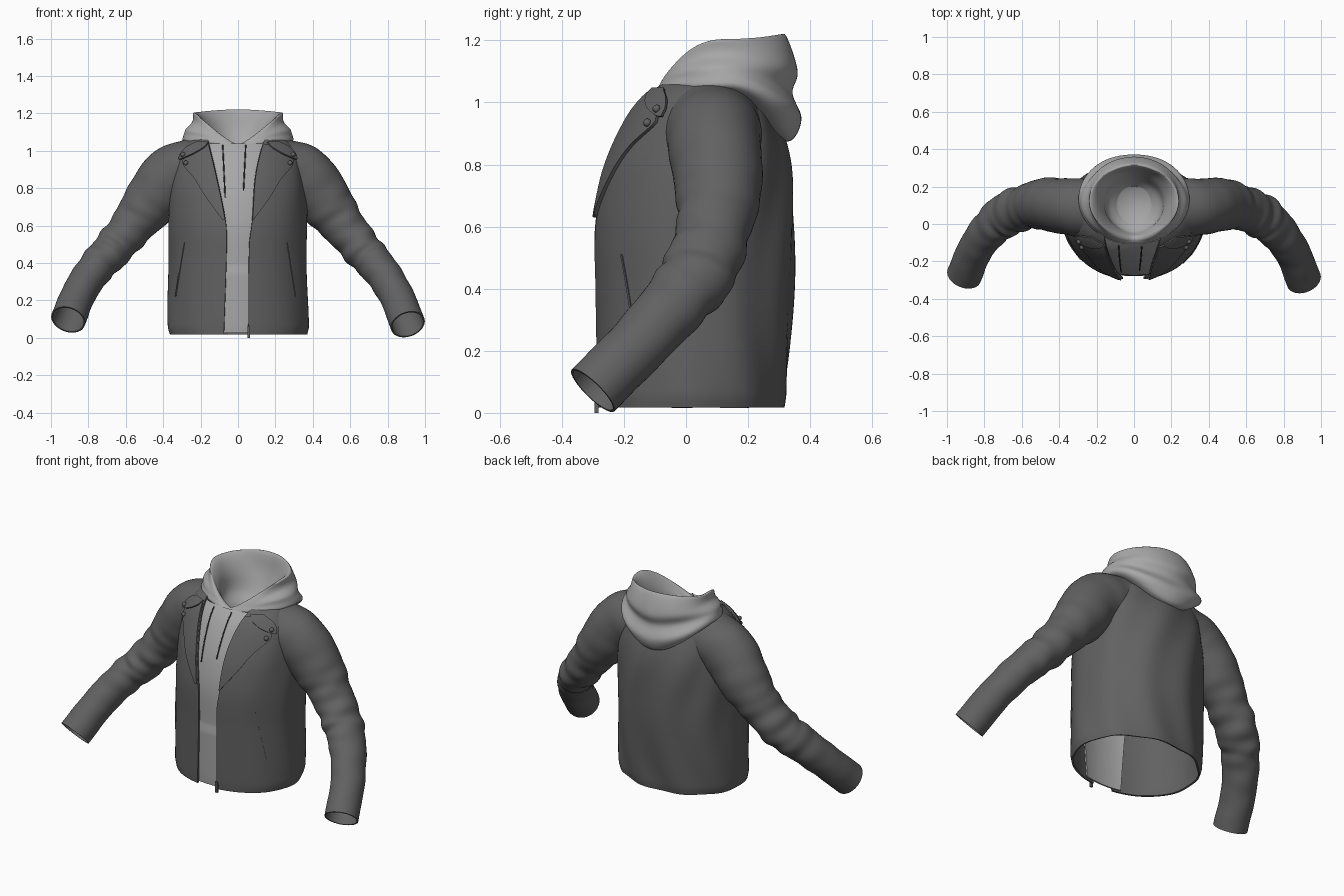
import bpy, bmesh, math
from math import sin, cos, pi
from mathutils import Vector

if "Cube" in bpy.data.objects:
    bpy.data.objects.remove(bpy.data.objects["Cube"])


def material(name, v):
    m = bpy.data.materials.new(name)
    m.use_nodes = True
    m.diffuse_color = (v, v, v, 1)
    b = m.node_tree.nodes["Principled BSDF"]
    b.inputs["Base Color"].default_value = (v, v, v, 1)
    b.inputs["Roughness"].default_value = 0.8
    return m


LEATHER = material("dark grey leather", 0.12)
COTTON = material("light grey cotton", 0.39)
TRIM = material("charcoal trim", 0.07)


def curve(keys, t):
    """Smooth interpolation through keys of (t, values...)."""
    last = len(keys) - 1
    t = min(max(t, keys[0][0]), keys[-1][0])
    i = 0
    while i < last - 1 and t > keys[i + 1][0]:
        i += 1

    def slope(k, c):
        a, b = keys[max(k - 1, 0)], keys[min(k + 1, last)]
        return (b[c] - a[c]) / (b[0] - a[0])

    p, q = keys[i], keys[i + 1]
    h = q[0] - p[0]
    f = (t - p[0]) / h
    s = f * f * (3 - 2 * f)
    return [p[c] * (1 - s) + q[c] * s
            + h * f * (1 - f) * ((1 - f) * slope(i, c) - f * slope(i + 1, c))
            for c in range(1, len(p))]


def finish(ob, mat, thick=0.0):
    ob.data.materials.append(mat)
    bpy.ops.object.select_all(action='DESELECT')
    ob.select_set(True)
    bpy.context.view_layer.objects.active = ob
    if thick:
        m = ob.modifiers.new("cloth thickness", 'SOLIDIFY')
        m.thickness = thick
        m.offset = 0
        bpy.ops.object.modifier_apply(modifier=m.name)
    bpy.ops.object.shade_smooth_by_angle(angle=math.radians(55))


def sheet(name, rows, mat, closed=False, thick=0.0, cap=False):
    """Skin a grid of points, optionally wrapped around and capped."""
    bm = bmesh.new()
    grid = [[bm.verts.new(p) for p in r] for r in rows]
    n = len(grid[0])
    for r0, r1 in zip(grid, grid[1:]):
        for j in range(n if closed else n - 1):
            k = (j + 1) % n
            bm.faces.new((r0[j], r0[k], r1[k], r1[j]))
    if cap:
        bm.faces.new(grid[-1])
    bmesh.ops.recalc_face_normals(bm, faces=bm.faces[:])
    me = bpy.data.meshes.new(name)
    bm.to_mesh(me)
    bm.free()
    ob = bpy.data.objects.new(name, me)
    bpy.context.collection.objects.link(ob)
    finish(ob, mat, thick)


# Torso shape: height, half width, front y, back y
TORSO = [(0.018, .362, -.28, .31), (0.06, .372, -.283, .318), (0.4, .364, -.29, .343),
         (0.6, .365, -.292, .345), (0.75, .363, -.268, .338), (0.85, .355, -.235, .32),
         (0.95, .335, -.188, .283), (1.0, .31, -.155, .255), (1.045, .27, -.112, .225),
         (1.08, .205, -.05, .19)]
POWER = 2.08


def on_torso(a, z, off=0.0):
    hw, yf, yb = curve(TORSO, z)
    c, d = (yf + yb) / 2, (yb - yf) / 2
    sx, sy = sin(a), -cos(a)
    x = math.copysign(abs(sx) ** (2 / POWER), sx) * hw
    y = math.copysign(abs(sy) ** (2 / POWER), sy) * d
    nrm = Vector((x / hw ** 2, y / d ** 2, 0)).normalized()
    off += .006 * sin(9 * a + 3 * sin(4 * z)) * (1 - cos(a)) / 2
    return Vector((x, c + y, z)) + nrm * off


def angle_at(x, z):
    r = min(abs(x) / curve(TORSO, z)[0], .995)
    return math.copysign(math.asin(r ** (POWER / 2)), x)


def strip(name, keys, off, mat, thick, nz=14, nx=8):
    """Panel lying on the torso front; keys are height, first x, second x."""
    rows = []
    for i in range(nz + 1):
        z = keys[0][0] + (keys[-1][0] - keys[0][0]) * i / nz
        x0, x1 = curve(keys, z)
        rows.append([on_torso(angle_at(x0 + (x1 - x0) * j / nx, z), z, off)
                     for j in range(nx + 1)])
    sheet(name, rows, mat, thick=thick)


# Jacket body with an open front; the neckline dips at the back under the hood
OPENING = [(0.018, -.075, .055), (0.5, -.06, .06), (0.62, -.065, .075),
           (0.85, -.11, .09), (1.0, -.145, .12), (1.08, -.165, .15)]
rows = []
for i in range(61):
    z = .018 + 1.062 * i / 60
    xr, xl = curve(OPENING, z)
    a0, a1 = angle_at(xl, z), 2 * pi + angle_at(xr, z)
    row = []
    for j in range(97):
        a = a0 + (a1 - a0) * j / 96
        row.append(on_torso(a, z - .12 * max(0, -cos(a)) * (i / 60) ** 3))
    rows.append(row)
sheet("jacket_body", rows, LEATHER, thick=.01)

# Sleeves: centre x, y, z, depth radius, height radius
SLEEVE = [(.19, .08, .925, .16, .145), (.35, .092, .862, .147, .16),
          (.475, .104, .715, .136, .14),
          (.57, .088, .59, .115, .111), (.675, .045, .46, .116, .1),
          (.762, -.03, .36, .104, .092), (.847, -.15, .225, .094, .088),
          (.908, -.3, .072, .092, .09)]
SLEEVE = [(i, *k) for i, k in enumerate(SLEEVE)]


def sleeve(name, side, lift):
    """Lift raises the forearm and draws it back a little."""
    rings, steps, around = [], 112, 48
    end = len(SLEEVE) - 1
    for i in range(steps + 1):
        t = end * i / steps
        x, y, z, ru, rv = curve(SLEEVE, t)
        p, q = (Vector(curve(SLEEVE, t + e)[:3]) for e in (-.25, .25))
        tan = (q - p).normalized()
        u = (Vector((0, 1, 0)) - tan * tan.y).normalized()
        v = tan.cross(u)
        fold = .032 * math.exp(-((t - 4) / 1.3) ** 2) + .008
        fold *= min(1, (end - t) * 2)
        raised = lift * (t / end) ** 2
        ring = []
        for j in range(around):
            a = 2 * pi * j / around
            wave = sin(7 * t + 2.4 * cos(a - .6) + side) + .6 * sin(11 * t - 2 * sin(a) + 1)
            k = 1 + fold * wave
            w = Vector((x, y, z)) + u * (cos(a) * ru * k) + v * (sin(a) * rv * k)
            ring.append((w.x * side, w.y + raised, w.z + raised))
        rings.append(ring)
    sheet(name, rings, LEATHER, closed=True, thick=.008)


sleeve("left_sleeve", 1, 0)
sleeve("right_sleeve", -1, .025)

# Sweatshirt front, seen through the opening
rows = []
for i in range(41):
    z = .025 + 1.01 * i / 40
    w = .12 + .08 * z
    off = -.014 if z < .36 else -.022
    rows.append([on_torso(angle_at(w * (j / 12 - 1), z), z, off) for j in range(25)])
sheet("sweatshirt_front", rows, COTTON, thick=.008)

# Hood from outer base over the rim to the inside:
# half width, front y, back y, front z, side z, back z
HOOD = [(.22, -.06, .29, .985, 1.02, .872), (.28, -.088, .345, .995, 1.045, .882),
        (.3, -.103, .372, 1.01, 1.075, .95), (.278, -.103, .343, 1.02, 1.11, 1.03),
        (.25, -.094, .36, 1.027, 1.15, 1.10), (.24, -.08, .325, 1.032, 1.2, 1.21),
        (.21, -.065, .305, 1.027, 1.19, 1.205), (.165, -.055, .28, 1.01, 1.1, 1.1),
        (.14, -.04, .24, .98, 1.0, 1.0), (.09, .01, .2, .94, .94, .94)]
HOOD = [(i, *k) for i, k in enumerate(HOOD)]
rings = []
for i in range(55):
    t = 9 * i / 54
    hw, yf, yb, zf, zs, zb = curve(HOOD, t)
    ring = []
    for j in range(72):
        a = 2 * pi * j / 72
        s, back = abs(sin(a)), cos(a) < 0
        z = zb + (zs - zb) * s * s if back else zf + (zs - zf) * s ** (.7 + .1 * t)
        k = 1 + .022 * sin(2.8 * t + 5 * s) * s * min(1, t)
        ring.append((hw * sin(a) * k, (yf + yb) / 2 - (yb - yf) / 2 * cos(a) * k, z))
    rings.append(ring)
sheet("hood", rings, COTTON, closed=True, cap=True)


# Drawstrings
def rod(name, pts, radius, mat):
    cu = bpy.data.curves.new(name, 'CURVE')
    cu.dimensions = '3D'
    cu.bevel_depth = radius
    cu.use_fill_caps = True
    sp = cu.splines.new('POLY')
    sp.points.add(len(pts) - 1)
    for p, co in zip(sp.points, pts):
        p.co = (*co, 1)
    cu.materials.append(mat)
    bpy.context.collection.objects.link(bpy.data.objects.new(name, cu))


for name, top, low, zlow in (("right_drawstring", -.083, -.07, .75),
                             ("left_drawstring", .042, .03, .79)):
    pts = []
    for i in range(9):
        z = 1.03 + (zlow - 1.03) * i / 8
        pts.append(on_torso(angle_at(top + (low - top) * i / 8, z), z, -.007))
    rod(name, pts, .0035, TRIM)

# Lapels, collar points, pocket zips and studs on both sides
for label, s in (("left", 1), ("right", -1)):
    e = 1 if s > 0 else 0
    outer = [(.63, .08), (.75, .165), (.85, .225), (.93, .285), (.965, .27),
             (1.0, .21), (1.03, .175)]
    strip(label + "_lapel", [(z, curve(OPENING, z)[e], s * x) for z, x in outer],
          .011, LEATHER, .012, nz=26, nx=14)
    flap = [(.955, .288, .297), (.985, .225, .287), (1.02, .17, .255), (1.045, .15, .21)]
    strip(label + "_collar_point", [(z, s * a, s * b) for z, a, b in flap],
          .022, LEATHER, .01)
    hi, lo = (.258, .303) if s > 0 else (.28, .328)
    strip(label + "_pocket_zip", [(.22, s * lo, s * (lo + .005)), (.51, s * hi, s * (hi + .005))],
          .007, LEATHER, .004, nx=1)
    for part, x, z, off in (("lapel_stud", .265, .935, .02), ("collar_stud", .272, .98, .03)):
        bpy.ops.mesh.primitive_uv_sphere_add(
            segments=16, ring_count=8, radius=.013,
            location=on_torso(angle_at(s * x, z), z, off))
        bpy.context.object.name = label + "_" + part
        finish(bpy.context.object, LEATHER)

# Zip pull at the hem
bpy.ops.mesh.primitive_cube_add(size=1, location=(.058, -.288, .032))
pull = bpy.context.object
pull.name = "zip_pull"
pull.scale = (.014, .012, .064)
finish(pull, LEATHER)
